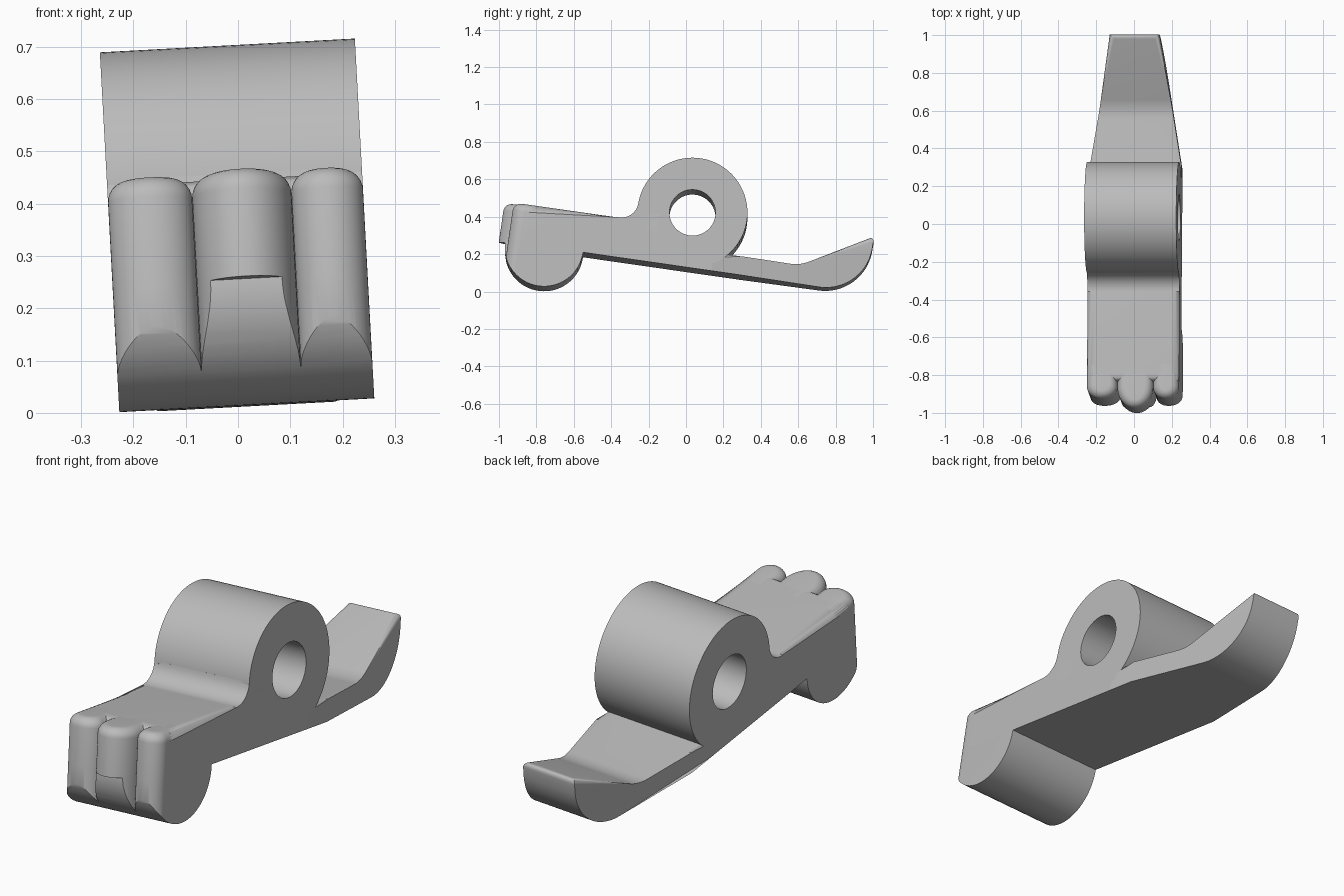
import bpy, bmesh
from math import sin, cos, pi, radians, sqrt
from mathutils import Matrix

cube = bpy.data.objects.get("Cube")
if cube:
    bpy.data.objects.remove(cube, do_unlink=True)

# Shared dimensions, in a frame where the lever lies level
HW = 0.244                  # half width
BOTTOM, DECK = 0.122, 0.335
HUB_F, HUB_W, HUB_R, HOLE_R = -0.025, 0.416, 0.294, 0.123
FOOT_F, FOOT_R = -0.784, 0.21
EDGE = -0.915               # depth of the valleys between the lobes
ROUND = 0.042

# The lever stands tilted forward and leaning a little to one side
POSE = (Matrix.Translation((0.018, 0, -0.006))
        @ Matrix.Rotation(radians(-3.1), 4, 'Y')
        @ Matrix.Rotation(radians(-8.2), 4, 'X'))

grey = bpy.data.materials.new("plain grey")
grey.use_nodes = True
colour = (0.5, 0.5, 0.5, 1)
grey.diffuse_color = colour
grey.node_tree.nodes["Principled BSDF"].inputs["Base Color"].default_value = colour


def arc(cx, cy, r, a0, a1, n):
    return [(cx + r * cos(radians(a0 + (a1 - a0) * i / n)),
             cy + r * sin(radians(a0 + (a1 - a0) * i / n))) for i in range(n + 1)]


def finish(name, bm):
    bmesh.ops.recalc_face_normals(bm, faces=bm.faces)
    bm.transform(POSE)
    mesh = bpy.data.meshes.new(name)
    bm.to_mesh(mesh)
    bm.free()
    mesh.materials.append(grey)
    ob = bpy.data.objects.new(name, mesh)
    bpy.context.collection.objects.link(ob)
    return ob


def smooth(ob):
    bpy.ops.object.select_all(action='DESELECT')
    ob.select_set(True)
    bpy.context.view_layer.objects.active = ob
    bpy.ops.object.shade_smooth_by_angle(angle=radians(32))


def loft(bm, rings):
    """Skin equal rings of points and cap both ends."""
    loops = [[bm.verts.new(p) for p in ring] for ring in rings]
    n = len(loops[0])
    for a, b in zip(loops, loops[1:]):
        for i in range(n):
            j = (i + 1) % n
            bm.faces.new((a[i], a[j], b[j], b[i]))
    bm.faces.new(loops[0][::-1])
    bm.faces.new(loops[-1])
    return loops


def side_prism(name, profile, width=lambda f: HW, top=(), cross=(), radius=ROUND):
    """Extrude a side profile across x; round the listed top segments."""
    bm = bmesh.new()
    a, b = loft(bm, [[(s * width(f), f, w) for f, w in profile] for s in (-1, 1)])
    edges = [bm.edges.get((loop[i], loop[i + 1])) for loop in (a, b) for i in top]
    edges += [bm.edges.get((a[i], b[i])) for i in cross]
    if edges:
        bmesh.ops.bevel(bm, geom=edges, offset=radius, segments=6, profile=0.5,
                        affect='EDGES', clamp_overlap=False)
    return finish(name, bm)


# Hub: a ring swept about the cross axis
bm = bmesh.new()
section = [(-HW, HOLE_R), (HW, HOLE_R), (HW, HUB_R), (-HW, HUB_R)]
steps = 96
ring = [[bm.verts.new((x, HUB_F + r * cos(2 * pi * k / steps),
                       HUB_W + r * sin(2 * pi * k / steps))) for x, r in section]
        for k in range(steps)]
for k in range(steps):
    a, b = ring[k], ring[(k + 1) % steps]
    for i in range(4):
        j = (i + 1) % 4
        bm.faces.new((a[i], a[j], b[j], b[i]))
smooth(finish("hub", bm))

# Web under the hub
side_prism("hub_web", [(-0.3, BOTTOM), (0.12, BOTTOM), (0.12, 0.2), (-0.3, 0.2)])

# Deck with a fillet running up into the hub
fil = 0.09
fil_f = HUB_F - sqrt((HUB_R + fil) ** 2 - (DECK + fil - HUB_W) ** 2)
fillet = arc(fil_f, DECK + fil, fil, -90, -1, 14)
deck = [(-0.89, BOTTOM), (-0.89, DECK)] + fillet + [(-0.2, fillet[-1][1]), (-0.2, BOTTOM)]
smooth(side_prism("deck", deck, top=range(1, len(deck) - 2), cross=[1]))

# Tail: tapered, turned up at the end, with softened top edges
tail_hw = lambda f: HW - max(0, f - 0.27) * 0.163
rise = 0.577
tail = ([(0.12, BOTTOM), (0.12, 0.222), (0.27, 0.222)]
        + arc(0.53, 0.422, 0.2, -90, -60, 8)
        + [(0.953, 0.222 + rise * (0.953 - 0.584))]
        + arc(0.70, BOTTOM + 0.253, 0.253, 0, -90, 24)
        + [(0.27, BOTTOM)])
tip = 12
smooth(side_prism("tail", tail, tail_hw, range(1, tip), [tip], 0.028))

# Front lobes: centre, half width, foremost point, depth of the curve
LOBES = [(-0.1635, 0.0805, -0.979), (0.012, 0.095, -1.029), (0.1755, 0.0685, -0.979)]


def lobe_front(cx, half, front, inset=0.0):
    depth = EDGE - front
    h, d = half - inset, depth - inset * 0.6
    return [(cx - h * cos(pi * i / 24), front + inset + d - d * sin(pi * i / 24))
            for i in range(25)]


for name, lobe in zip(("right_lobe", "middle_lobe", "left_lobe"), LOBES):
    rings = []
    levels = [(0, BOTTOM)] + [(ROUND * (1 - cos(t)), DECK - ROUND + ROUND * sin(t))
                              for t in (radians(90 * i / 7) for i in range(8))]
    for inset, w in levels:
        pts = lobe_front(*lobe, inset)
        outline = pts + [(pts[-1][0], -0.8), (pts[0][0], -0.8)]
        rings.append([(x, f, w) for x, f in outline])
    bm = bmesh.new()
    loft(bm, rings)
    smooth(finish(name, bm))

# Foot: a half round bar trimmed to the outline of the lobes
foot = side_prism("foot", arc(FOOT_F, BOTTOM - 0.002, FOOT_R, 0, 360, 96)[:-1],
                  width=lambda f: HW + 0.02)
outline = []
for lobe in LOBES:
    outline += lobe_front(*lobe)[1 if outline else 0:]
outline += [(HW, -0.5), (-HW, -0.5)]
bm = bmesh.new()
loft(bm, [[(x, f, w) for x, f in outline] for w in (-0.2, BOTTOM)])
trim = finish("foot_trim", bm)
trim.hide_render = True
mod = foot.modifiers.new("trim", 'BOOLEAN')
mod.operation = 'INTERSECT'
mod.solver = 'EXACT'
mod.object = trim
bpy.context.view_layer.objects.active = foot
bpy.ops.object.modifier_apply(modifier=mod.name)
bpy.data.objects.remove(trim, do_unlink=True)
smooth(foot)
